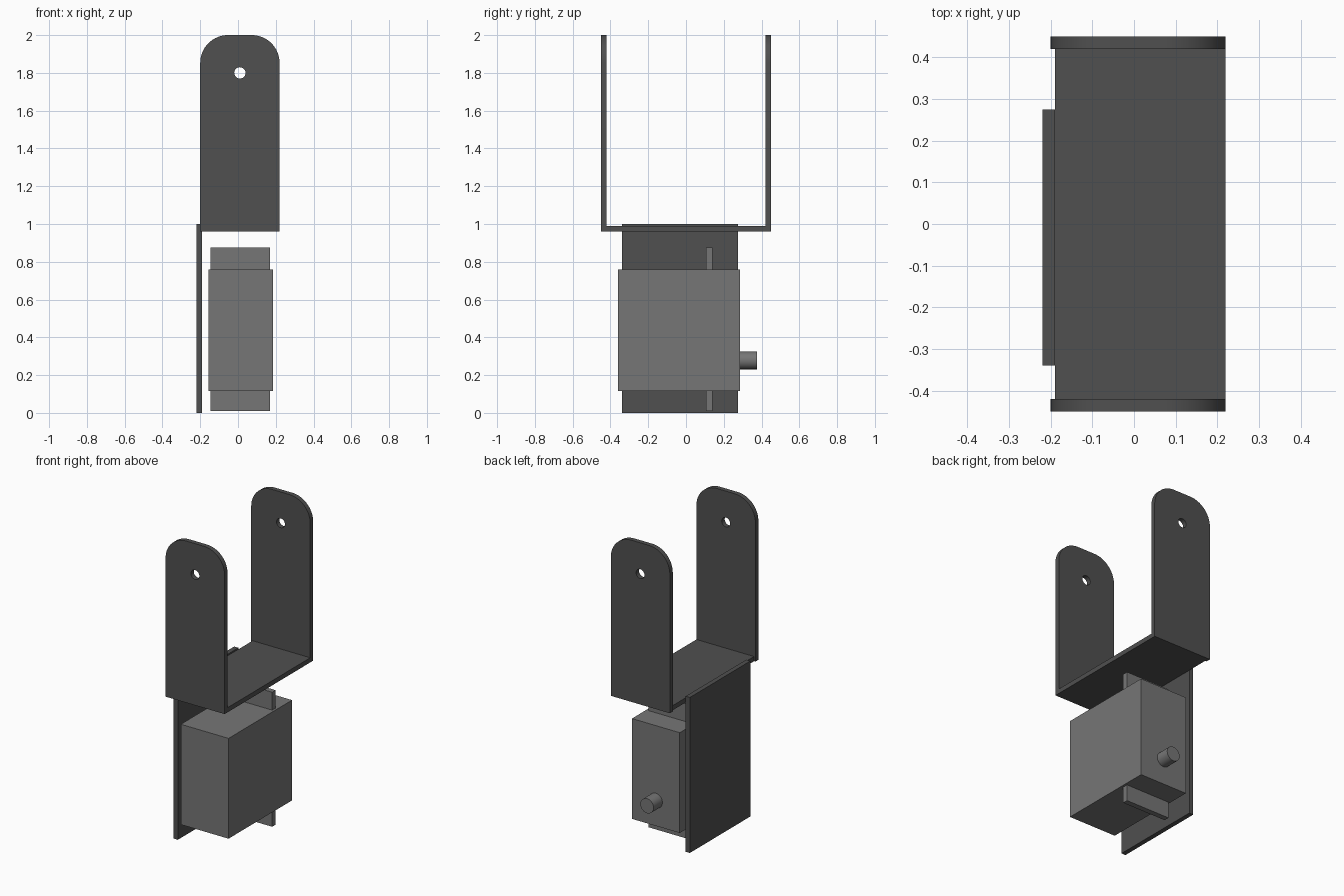
import bpy, bmesh
from math import pi, cos, sin
from mathutils import Matrix

if "Cube" in bpy.data.objects:
    bpy.data.objects.remove(bpy.data.objects["Cube"])


def finish(bm, name):
    bmesh.ops.recalc_face_normals(bm, faces=bm.faces)
    mesh = bpy.data.meshes.new(name)
    bm.to_mesh(mesh)
    bm.free()
    obj = bpy.data.objects.new(name, mesh)
    bpy.context.collection.objects.link(obj)
    mat = bpy.data.materials.get("dark") if name in DARK else bpy.data.materials.get("grey")
    mesh.materials.append(mat)
    return obj


def box(name, x, y, z):
    bm = bmesh.new()
    bmesh.ops.create_cube(bm, size=1)
    for v in bm.verts:
        v.co = [(a + b) / 2 + c * (b - a) for (a, b), c in zip((x, y, z), v.co)]
    return finish(bm, name)


def smooth(obj):
    bpy.ops.object.select_all(action='DESELECT')
    obj.select_set(True)
    bpy.context.view_layer.objects.active = obj
    bpy.ops.object.shade_smooth_by_angle()


def arc(cx, cz, r, a0, a1, n):
    return [(cx + r * cos(a0 + (a1 - a0) * i / n), cz + r * sin(a0 + (a1 - a0) * i / n))
            for i in range(n + 1)]


DARK = ("front_arm", "back_arm", "bracket_base", "mounting_plate")
for label, shade in (("dark", 0.08), ("grey", 0.18)):
    bpy.data.materials.new(label).diffuse_color = (shade, shade, shade, 1)


# Fork arm: rounded plate with a pivot hole
def arm(name, y0, y1):
    x0, x1, top, r = -0.20, 0.22, 2.0, 0.147
    outline = [(x0, 0.96), (x1, 0.96)]
    outline += arc(x1 - r, top - r, r, 0, pi / 2, 16)
    outline += arc(x0 + r, top - r, r, pi / 2, pi, 16)
    hole = arc(0.01, 1.80, 0.03, 0, 2 * pi, 32)[:-1]
    bm = bmesh.new()
    for loop in (outline, hole):
        vs = [bm.verts.new((x, y0, z)) for x, z in loop]
        for a, b in zip(vs, vs[1:] + vs[:1]):
            bm.edges.new((a, b))
    bmesh.ops.triangle_fill(bm, edges=bm.edges[:], use_beauty=True, use_dissolve=False)
    ext = bmesh.ops.extrude_face_region(bm, geom=bm.faces[:], use_keep_orig=True)
    moved = [g for g in ext["geom"] if isinstance(g, bmesh.types.BMVert)]
    bmesh.ops.translate(bm, verts=moved, vec=(0, y1 - y0, 0))
    smooth(finish(bm, name))


arm("front_arm", -0.45, -0.42)
arm("back_arm", 0.42, 0.45)

# Bracket floor and side plate
box("bracket_base", (-0.19, 0.22), (-0.42, 0.42), (0.96, 0.99))
box("mounting_plate", (-0.22, -0.19), (-0.34, 0.275), (0, 1.0))

# Motor body with mounting ears above and below
box("motor_body", (-0.155, 0.185), (-0.36, 0.285), (0.115, 0.76))
box("lower_ear", (-0.145, 0.17), (0.105, 0.14), (0.01, 0.115))
box("upper_ear", (-0.145, 0.17), (0.105, 0.14), (0.76, 0.875))

# Output shaft
bm = bmesh.new()
bmesh.ops.create_cone(bm, cap_ends=True, segments=40, radius1=0.047, radius2=0.047, depth=0.09,
                      matrix=Matrix.Translation((0.015, 0.33, 0.278)) @ Matrix.Rotation(pi / 2, 4, 'X'))
smooth(finish(bm, "output_shaft"))

for m in bpy.data.materials:
    if m.users and not m.is_grease_pencil:
        m.use_nodes = True
        m.node_tree.nodes["Principled BSDF"].inputs["Base Color"].default_value = m.diffuse_color
